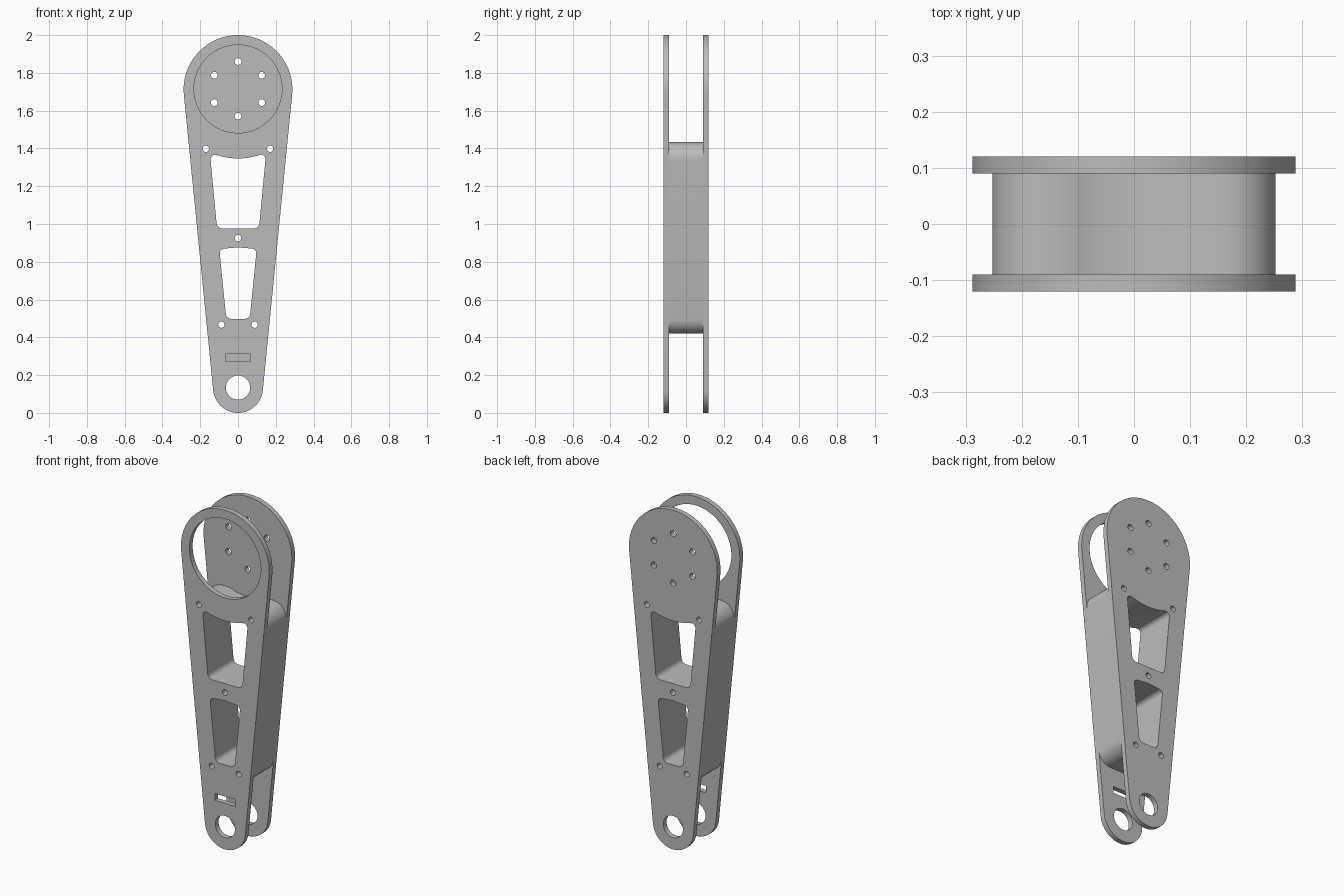
import bpy
import bmesh
from math import sin, cos, pi, sqrt, radians, asin
from mathutils import Vector, Matrix

if "Cube" in bpy.data.objects:
    bpy.data.objects.remove(bpy.data.objects["Cube"], do_unlink=True)

grey = bpy.data.materials.new("plain grey")
grey.use_nodes = True
grey.diffuse_color = (0.5, 0.5, 0.5, 1)
grey.node_tree.nodes["Principled BSDF"].inputs["Base Color"].default_value = (0.5, 0.5, 0.5, 1)

# Main dimensions
HUB_Z, HUB_R = 1.712, 0.288
PIVOT_Z, PIVOT_R = 0.132, 0.132
LEAN = asin((HUB_R - PIVOT_R) / (HUB_Z - PIVOT_Z))
GAP, THICK = 0.09, 0.03


def arc(x, z, r, start, end, steps):
    return [Vector((x + r * cos(start + (end - start) * i / steps),
                    z + r * sin(start + (end - start) * i / steps)))
            for i in range(steps + 1)]


def circle(x, z, r, steps=24):
    return arc(x, z, r, 0, 2 * pi, steps)[:-1]


def rounded(corners, steps=8):
    """Closed outline from (x, z, radius) corners."""
    out = []
    for i, (x, z, r) in enumerate(corners):
        p = Vector((x, z))
        if r == 0:
            out.append(p)
            continue
        a = (Vector(corners[i - 1][:2]) - p).normalized()
        b = (Vector(corners[(i + 1) % len(corners)][:2]) - p).normalized()
        half = a.angle(b) / 2
        centre = p + (a + b).normalized() * (r / sin(half))
        start = p + a * (r * cos(half) / sin(half)) - centre
        end = p + b * (r * cos(half) / sin(half)) - centre
        turn = start.angle(end)
        for k in range(steps + 1):
            t = k / steps
            out.append(centre + (start * sin((1 - t) * turn) + end * sin(t * turn)) / sin(turn))
    return out


def side_x(z):
    """Half width of the arm along its straight flank."""
    return PIVOT_R * cos(LEAN) + (z - PIVOT_Z + PIVOT_R * sin(LEAN)) * sin(LEAN) / cos(LEAN)


def sagging_top(radius, half_width, steps=10):
    """Right-to-left points of an edge concentric with the hub."""
    xs = [half_width * (1 - 2 * i / steps) for i in range(steps + 1)]
    return [(x, HUB_Z - sqrt(radius ** 2 - x * x), 0) for x in xs]


def solid(name, loops, y, depth):
    """Extrude an outline with holes along y."""
    curve = bpy.data.curves.new(name, 'CURVE')
    curve.dimensions, curve.fill_mode, curve.extrude = '2D', 'BOTH', depth / 2
    for loop in loops:
        spline = curve.splines.new('POLY')
        spline.points.add(len(loop) - 1)
        for point, p in zip(spline.points, loop):
            point.co = (p.x, p.y, 0, 1)
        spline.use_cyclic_u = True
    temp = bpy.data.objects.new(name + " outline", curve)
    bpy.context.collection.objects.link(temp)
    graph = bpy.context.evaluated_depsgraph_get()
    mesh = bpy.data.meshes.new_from_object(temp.evaluated_get(graph))
    bpy.data.objects.remove(temp, do_unlink=True)
    mesh.transform(Matrix.Translation((0, y, 0)) @ Matrix.Rotation(pi / 2, 4, 'X'))
    bm = bmesh.new()
    bm.from_mesh(mesh)
    bmesh.ops.remove_doubles(bm, verts=bm.verts, dist=0.0001)
    bmesh.ops.recalc_face_normals(bm, faces=bm.faces)
    bm.to_mesh(mesh)
    bm.free()
    mesh.materials.clear()
    mesh.materials.append(grey)
    obj = bpy.data.objects.new(name, mesh)
    bpy.context.collection.objects.link(obj)
    bpy.ops.object.select_all(action='DESELECT')
    obj.select_set(True)
    bpy.context.view_layer.objects.active = obj
    bpy.ops.object.shade_smooth_by_angle(angle=radians(30))
    return obj


# Tapered arm outline
arm = arc(0, HUB_Z, HUB_R, -LEAN, pi + LEAN, 40)
arm += arc(0, PIVOT_Z, PIVOT_R, pi + LEAN, 2 * pi - LEAN, 28)

# Windows and bolt holes shared by plates and spacer
top_edge = sagging_top(0.365, 0.125)
upper_window = rounded([(0.149, 1.381, 0.022)] + top_edge + [(-0.149, 1.381, 0.022),
                       (-0.111, 0.977, 0.03), (0.111, 0.977, 0.03)])
lower_window = rounded([(0.099, 0.868, 0.025), (0, 0.876, 0), (-0.099, 0.868, 0.025),
                        (-0.062, 0.498, 0.03), (0.062, 0.498, 0.03)])
bolts = [(0, 0.925)] + [(s * x, z) for s in (1, -1) for x, z in ((0.17, 1.398), (0.088, 0.467))]
shared = [upper_window, lower_window] + [circle(x, z, 0.017, 16) for x, z in bolts]

# Plates
pivot_hole = circle(0, 0.134, 0.064, 32)
hub_hole = circle(0, 1.715, 0.233, 64)
slot = rounded([(0.067, 0.312, 0), (-0.067, 0.312, 0), (-0.067, 0.272, 0), (0.067, 0.272, 0)])
hub_bolts = [circle(p.x, p.y, 0.018, 16) for p in arc(0, 1.715, 0.145, pi / 2, 5 * pi / 2, 6)[:-1]]
plate_y = GAP + THICK / 2
solid("front_plate", [arm, pivot_hole, hub_hole, slot] + shared, -plate_y, THICK)
solid("back_plate", [arm, pivot_hole] + hub_bolts + shared, plate_y, THICK)

# Spacer block between the plates
block_top, block_base = 1.433, 0.42
block = rounded([(side_x(block_top), block_top, 0.088)] + sagging_top(0.303, 0.12)
                + [(-side_x(block_top), block_top, 0.088), (-side_x(block_base), block_base, 0.078),
                   (side_x(block_base), block_base, 0.078)], 10)
solid("spacer_block", [block] + shared, 0, 2 * GAP)
